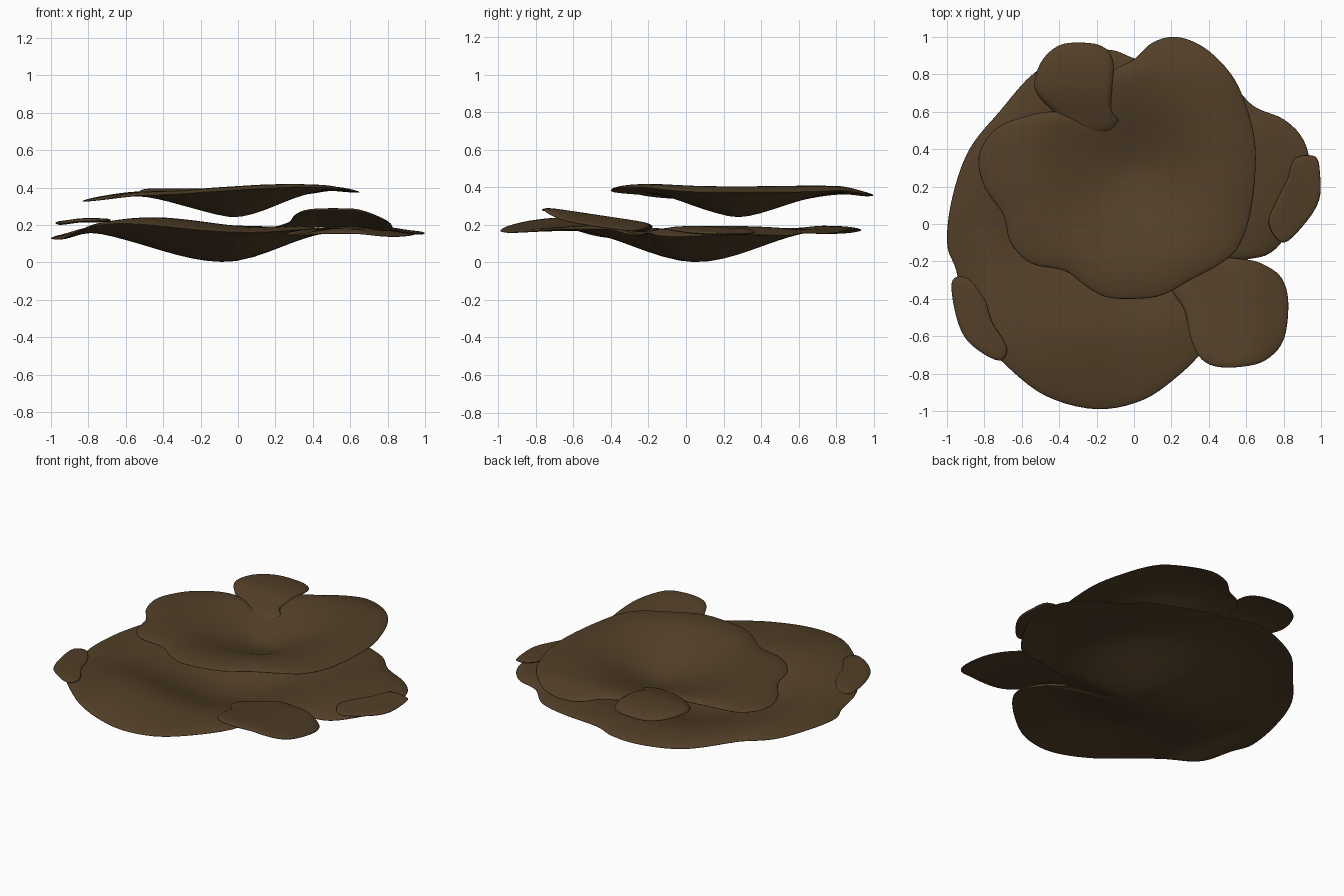
import bpy, bmesh, math
from mathutils import Vector

mat = bpy.data.materials.new("brown_fungus")
mat.diffuse_color = (0.085, 0.05, 0.021, 1)


def smooth(t):
    t = max(0.0, min(1.0, t))
    return t * t * (3 - 2 * t)


def closed_spline(pts, sub=5):
    # Catmull-Rom curve through a closed outline
    p = [Vector(q) for q in pts]
    n, out = len(p), []
    for i in range(n):
        a, b, c, d = p[i - 1], p[i], p[(i + 1) % n], p[(i + 2) % n]
        for k in range(sub):
            t = k / sub
            out.append(0.5 * (2 * b + (c - a) * t + (2 * a - 5 * b + 4 * c - d) * t * t
                              + (3 * b - a - 3 * c + d) * t ** 3))
    return out


def sheet(name, outline, centre, height, thick=0.012, curl=0.012, rings=18):
    # Thin round-edged sheet following height(x, y, t), t = 0 centre .. 1 rim
    rim, c = closed_spline(outline), Vector(centre)
    n = len(rim)
    bm = bmesh.new()
    ts = [math.sin(math.pi / 2 * i / rings) for i in range(1, rings + 1)]

    def vert(p, t, side):
        h = thick * math.sqrt(max(0, 1 - t ** 8))
        return bm.verts.new((p.x, p.y, height(p.x, p.y, t) + side * h - curl * t ** 14))

    edge = [vert(p, 1, 0) for p in rim]
    for side in (1, -1):
        mid = vert(c, 0, side)
        loops = [[vert(c.lerp(p, t), t, side) for p in rim] for t in ts[:-1]] + [edge]
        for i in range(n):
            j = (i + 1) % n
            bm.faces.new((mid, loops[0][i], loops[0][j]))
            for a, b in zip(loops, loops[1:]):
                bm.faces.new((a[i], b[i], b[j], a[j]))
    bmesh.ops.recalc_face_normals(bm, faces=bm.faces)
    me = bpy.data.meshes.new(name)
    bm.to_mesh(me)
    bm.free()
    me.materials.append(mat)
    for f in me.polygons:
        f.use_smooth = True
    ob = bpy.data.objects.new(name, me)
    bpy.context.collection.objects.link(ob)
    return ob


# Lower cap: wide shallow bowl, highest towards front left
def lower_z(x, y, t):
    d = math.hypot((x + 0.08) * (0.85 if x < -0.08 else 1.1), y - 0.05)
    rise = 0.165 * smooth(d / 0.7)
    lift = 0.045 * math.exp(-((x + 0.45) ** 2 + (y + 0.6) ** 2) / 0.16)
    wave = 0.012 * math.sin(5 * math.atan2(y, x)) * t * t
    droop = 0.035 * smooth((-x - 0.75) / 0.2) + 0.03 * smooth((x - 0.6) / 0.3)
    return 0.013 + rise + lift + wave - droop


sheet("lower_cap", [
    (0.6, -0.19), (0.72, -0.16), (0.81, -0.07), (0.92, 0.12), (0.94, 0.32), (0.9, 0.46),
    (0.8, 0.56), (0.64, 0.63), (0.5, 0.76), (0.25, 0.84), (0.02, 0.88), (-0.12, 0.93),
    (-0.3, 0.92), (-0.53, 0.81), (-0.72, 0.6), (-0.88, 0.4), (-0.97, 0.15), (-1.0, -0.1),
    (-0.95, -0.25), (-0.91, -0.45), (-0.82, -0.6), (-0.68, -0.76), (-0.47, -0.92),
    (-0.2, -0.99), (0.05, -0.94), (0.25, -0.8), (0.38, -0.66), (0.41, -0.55), (0.33, -0.42),
    (0.26, -0.29), (0.42, -0.22)], (-0.09, 0.05), lower_z)


# Upper cap: deeper bowl floating above
def upper_z(x, y, t):
    d = math.hypot(x + 0.02, y - 0.28)
    rise = 0.12 * smooth((d + 0.06) / 0.62)
    slope = 0.03 * smooth((x + 0.35) / 0.7) * smooth(d / 0.4)
    droop = 0.03 * smooth((-x - 0.5) / 0.35) + 0.025 * smooth((y - 0.8) / 0.2)
    droop += 0.012 * smooth((x - 0.45) / 0.2)
    front = 0.015 * smooth((0.1 - y) / 0.4)
    return 0.248 + rise + slope + front * smooth((x + 0.6) / 0.5) - droop


sheet("upper_cap", [
    (0.0, 0.88), (0.1, 0.97), (0.23, 1.0), (0.38, 0.94), (0.52, 0.8), (0.6, 0.63), (0.65, 0.4),
    (0.63, 0.1), (0.57, -0.1), (0.48, -0.2), (0.3, -0.3), (0.15, -0.38), (0.0, -0.4),
    (-0.15, -0.39), (-0.26, -0.33), (-0.37, -0.25), (-0.55, -0.21), (-0.66, -0.1),
    (-0.7, 0.05), (-0.8, 0.2), (-0.83, 0.36), (-0.75, 0.5), (-0.6, 0.57), (-0.42, 0.6),
    (-0.25, 0.54), (-0.18, 0.6), (-0.13, 0.8)], (-0.04, 0.28), upper_z)

# Flap curling over the back of the upper cap
sheet("upper_back_flap", [
    (-0.43, 0.6), (-0.53, 0.72), (-0.5, 0.86), (-0.41, 0.95), (-0.3, 0.97), (-0.17, 0.95),
    (-0.11, 0.86), (-0.12, 0.62), (-0.08, 0.55), (-0.15, 0.49), (-0.31, 0.5)], (-0.3, 0.72),
    lambda x, y, t: 0.325 + 0.058 * smooth((y - 0.45) / 0.3) - 0.015 * smooth((y - 0.8) / 0.2))


# Raised petal at the front right
def petal_z(x, y, t):
    return (0.2 + 0.15 * (-0.2 - y) - 0.045 * smooth((x - 0.6) / 0.25)
            - 0.035 * smooth((0.45 - x) / 0.2) * smooth((y + 0.75) / 0.45))


sheet("front_right_petal", [
    (0.2, -0.34), (0.27, -0.46), (0.3, -0.6), (0.35, -0.71), (0.43, -0.76), (0.56, -0.765),
    (0.7, -0.73), (0.8, -0.62), (0.825, -0.42), (0.79, -0.29), (0.7, -0.22), (0.6, -0.19),
    (0.4, -0.18), (0.24, -0.24)], (0.52, -0.47), petal_z, 0.013, 0.005)

# Small flaps on the left and right rims
sheet("left_flap", [
    (-0.97, -0.3), (-0.89, -0.29), (-0.8, -0.4), (-0.76, -0.52), (-0.68, -0.66), (-0.72, -0.73),
    (-0.84, -0.67), (-0.92, -0.58), (-0.965, -0.43)], (-0.85, -0.5),
    lambda x, y, t: 0.225 - 0.015 * smooth((-x - 0.82) / 0.15), 0.011, 0.0, 8)
sheet("right_flap", [
    (0.86, 0.35), (0.97, 0.36), (0.995, 0.26), (0.99, 0.13), (0.92, 0.01), (0.8, -0.1),
    (0.72, 0.0), (0.76, 0.12), (0.82, 0.24)], (0.86, 0.14),
    lambda x, y, t: 0.186 - 0.03 * smooth((x - 0.72) / 0.28), 0.01, 0.0, 8)
